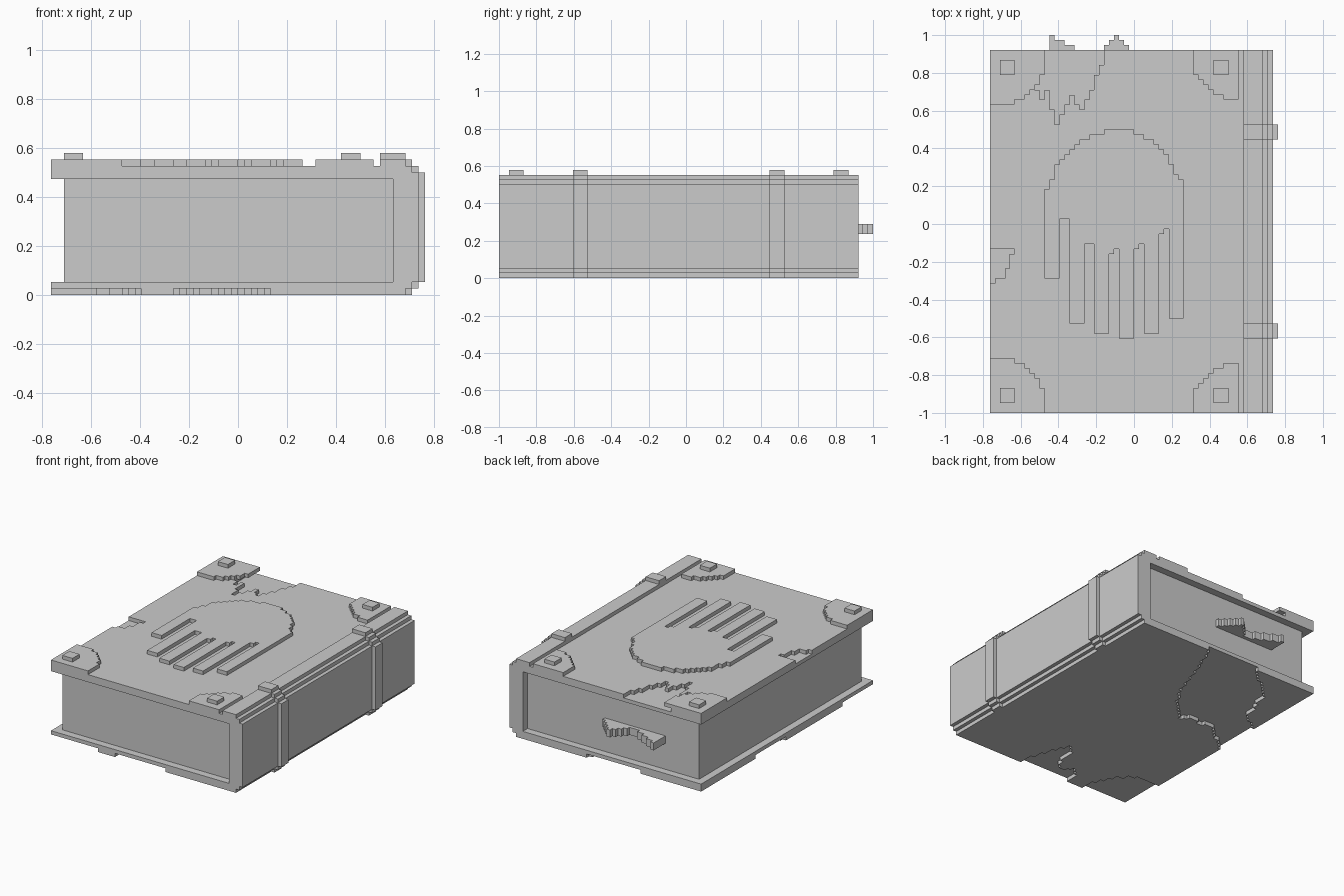
import bpy, bmesh

if "Cube" in bpy.data.objects:
    bpy.data.objects.remove(bpy.data.objects["Cube"])

V = 1 / 38          # size of one block; all coordinates below are in blocks


def prism(name, outline, lo, hi, axis='z'):
    """Extrude a 2D outline: (x, y) along z, or (x, z) along y."""
    bm = bmesh.new()
    place = (lambda a, b, c: (a * V, b * V, c * V)) if axis == 'z' else \
            (lambda a, b, c: (a * V, c * V, b * V))
    base = bm.faces.new([bm.verts.new(place(a, b, lo)) for a, b in outline])
    ext = bmesh.ops.extrude_face_region(bm, geom=[base])
    delta = [c * V for c in ((0, 0, hi - lo) if axis == 'z' else (0, hi - lo, 0))]
    bmesh.ops.translate(bm, vec=delta,
                        verts=[g for g in ext['geom'] if isinstance(g, bmesh.types.BMVert)])
    bmesh.ops.recalc_face_normals(bm, faces=bm.faces)
    mesh = bpy.data.meshes.new(name)
    bm.to_mesh(mesh)
    bm.free()
    ob = bpy.data.objects.new(name, mesh)
    bpy.context.collection.objects.link(ob)
    return ob


def box(name, x0, x1, y0, y1, z0, z1):
    return prism(name, [(x0, y0), (x1, y0), (x1, y1), (x0, y1)], z0, z1)


def sample(points, x0, x1):
    """Whole-block heights per column, interpolated between key points."""
    out = []
    for i in range(x0, x1):
        x = i + 0.5
        for (ax, ay), (bx, by) in zip(points, points[1:]):
            if ax <= x <= bx:
                out.append(round(ay + (by - ay) * (x - ax) / (bx - ax)))
                break
    return out


def stair(x0, ys):
    pts = [(x0, ys[0])]
    for i in range(1, len(ys)):
        if ys[i] != ys[i - 1]:
            pts += [(x0 + i, ys[i - 1]), (x0 + i, ys[i])]
    return pts + [(x0 + len(ys), ys[-1])]


def stepped(name, x0, lows, highs, z0, z1):
    return prism(name, stair(x0, lows) + stair(x0, highs)[::-1], z0, z1)


def carve(target, cutter):
    cutter.hide_render = True
    mod = target.modifiers.new("carve", 'BOOLEAN')
    mod.operation, mod.solver, mod.object = 'DIFFERENCE', 'EXACT', cutter
    bpy.context.view_layer.objects.active = target
    bpy.ops.object.modifier_apply(modifier=mod.name)
    bpy.data.objects.remove(cutter)


# Page block
box("pages", -27, 24, -36, 33, 2, 18)

# Top cover with a torn back edge and a chipped left edge
top = box("top_cover", -29, 24, -38, 35, 18, 20)
tear = [27, 25, 27, 23, 20, 22, 24, 26, 24, 23, 25, 27, 30, 32]
carve(top, stepped("tear_cutter", -20, tear, [36] * len(tear), 19, 22))
carve(top, stepped("chip_cutter", -30, [-12, -12, -11, -11, -9, -6], [-5] * 6, 19, 22))

# Bottom cover with missing corner, bitten front edge and a diagonal tear
bottom = box("bottom_cover", -29, 24, -38, 35, 0, 2)
corner = sample([(-30, -25), (-22, -25), (-18, -29), (-15.5, -34), (-15, -36)], -30, -15)
carve(bottom, stepped("corner_cutter", -30, [-39] * len(corner), corner, -1, 1))
bite = sample([(-10, -35), (-8, -32), (-5, -34), (-3, -33), (-1.5, -26),
               (0, -24), (2, -26), (5, -36)], -10, 5)
carve(bottom, stepped("bite_cutter", -10, [-39] * len(bite), bite, -1, 1))
near = sample([(-30, -1), (-29, -1), (-20, 6), (-16, 5), (-14, 7), (-12, 4),
               (-6, 9), (-2, 16), (1, 26), (5, 35)], -30, 5)
far = sample([(-30, 12), (-29, 12), (-24, 15), (-20, 27), (-10.1, 35),
              (-10, 37), (5, 37)], -30, 5)
carve(bottom, stepped("diagonal_cutter", -30, near, far, -1, 1))

# Rounded spine
prism("spine", [(24, 0), (26, 0), (26, 1), (27, 1), (27, 2), (28, 2), (28, 19),
                (27, 19), (27, 20), (26, 20), (26, 21), (22, 21), (22, 20), (24, 20)],
      -38, 35, 'y')

# Raised bands around the spine
band = [(26, 0), (27, 0), (27, 1), (28, 1), (28, 2), (29, 2), (29, 19), (28, 19),
        (28, 20), (27, 20), (27, 21), (26, 21), (26, 22), (22, 22), (22, 21),
        (26, 21), (26, 20), (27, 20), (27, 19), (28, 19), (28, 2), (27, 2), (27, 1), (26, 1)]
# keep the shell outline simple where the inner and outer steps touch
outer = [(24, 1), (26, 1), (26, 0)] + band[1:14] + [(22, 20.5), (24, 20.5)]
for name, y in (("front_spine_band", -23), ("back_spine_band", 17)):
    prism(name, outer, y, y + 3, 'y')

# Corner plates
left_front = [-27] * 4 + [-28] * 2 + [-29, -30, -31, -33]
left_front = [-27] + left_front[:]
right_front = [-33, -32, -31, -30, -29, -29, -28, -28, -28]
left_back = [24] * 5 + [25, 25, 26, 27, 28, 30]
right_back = [30, 29, 28, 27, 26, 26, 25, 25, 25]
for name, x, ys, edge in (("front_left_corner", -29, left_front, -38),
                          ("front_right_corner", 12, right_front, -38),
                          ("back_left_corner", -29, left_back, 35),
                          ("back_right_corner", 12, right_back, 35)):
    flat = [edge] * len(ys)
    lows, highs = (flat, ys) if edge < 0 else (ys, flat)
    stepped(name, x, lows, highs, 20, 21)

# Rivets on the corner plates
for side, x in (("left", -27), ("right", 16)):
    for end, y in (("front", -36), ("back", 30)):
        box(f"{end}_{side}_rivet", x, x + 3, y, y + 3, 21, 22)

# Raised domed emblem with six long prongs
prongs = [-11, -20, -22, -23, -22, -19]
gaps = [(1, 1), (-4, -4), (-6, -5), (-5, -4), (-2, -1)]
lows = []
for i, p in enumerate(prongs):
    lows += [p] * 3 + (list(gaps[i]) if i < 5 else [])
highs = [7, 9, 12, 13, 14, 15, 16, 17, 17, 18, 18, 18] + [19] * 6 + \
        [18, 18, 17, 17, 16, 15, 14, 12, 10, 9]
stepped("cover_emblem", -18, lows, highs, 20, 21)

# Torn slip sticking out of the back pages
slip = [38, 37, 37, 36, 36, 35, 35, 34, 34, 34, 35, 36, 37, 38, 37, 36, 35, 34]
stepped("torn_slip", -17, [33] * len(slip), slip, 9, 11)
